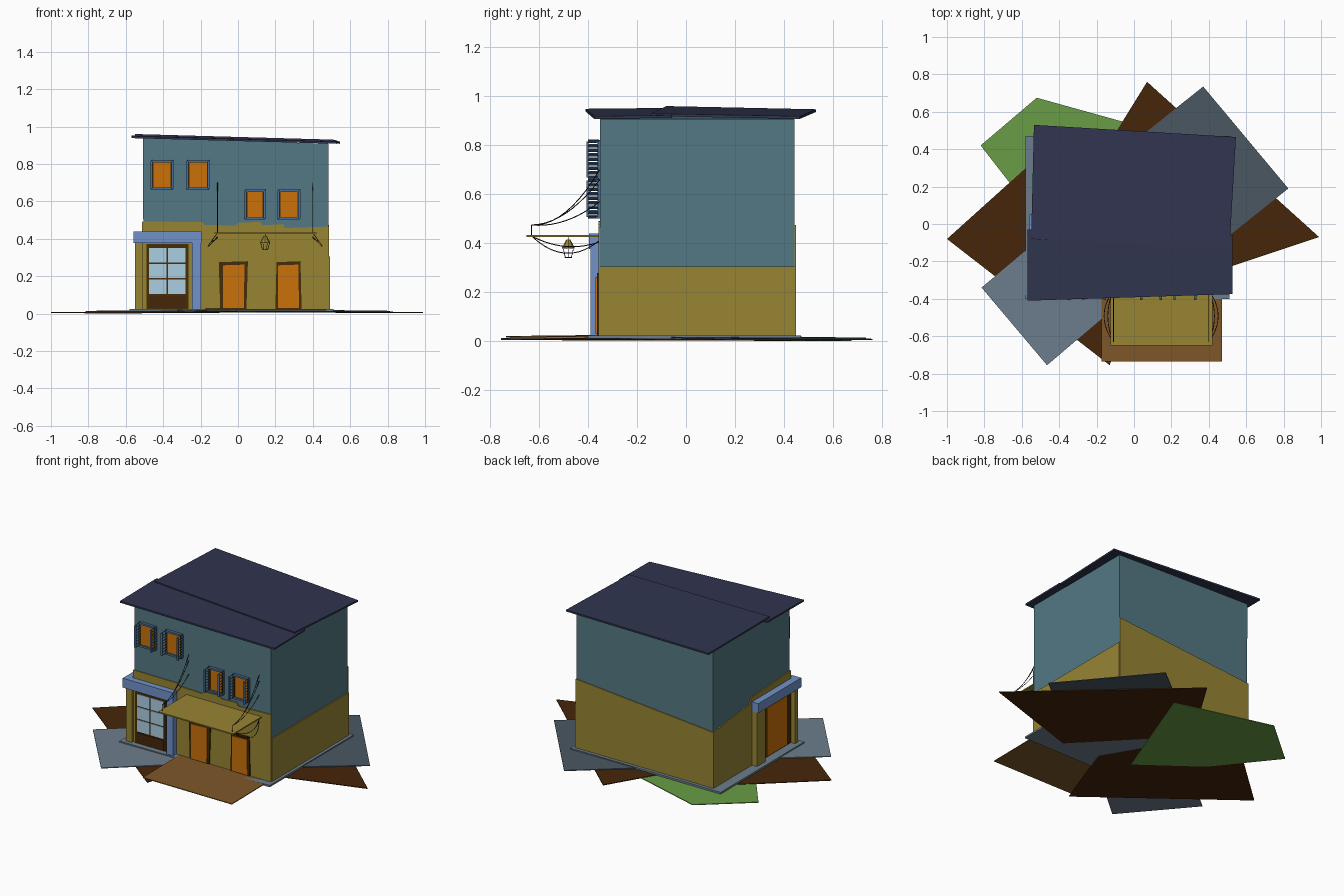
import bpy, bmesh, math
from mathutils import Vector

if "Cube" in bpy.data.objects:
    bpy.data.objects.remove(bpy.data.objects["Cube"])

mats = {}
COLORS = {'teal': (84, 120, 130), 'ochre': (150, 132, 55), 'orange': (200, 112, 18), 'dark': (72, 48, 16),
          'blue': (112, 145, 200), 'shutter': (75, 110, 150), 'glass': (170, 205, 225), 'navy': (52, 56, 80),
          'earth': (72, 42, 18), 'path': (125, 88, 45), 'grass': (105, 155, 72), 'slate': (108, 125, 140),
          'slate_dark': (75, 88, 98), 'wire': (35, 30, 28)}


def mat(name):
    if name not in mats:
        m = bpy.data.materials.new(name)
        m.diffuse_color = [(c / 255) ** 2.2 for c in COLORS[name]] + [1]
        m.use_nodes = True
        m.node_tree.nodes["Principled BSDF"].inputs["Base Color"].default_value = m.diffuse_color
        mats[name] = m
    return mats[name]


def add(name, bm, color):
    bmesh.ops.recalc_face_normals(bm, faces=bm.faces)
    me = bpy.data.meshes.new(name)
    bm.to_mesh(me)
    bm.free()
    me.materials.append(mat(color))
    ob = bpy.data.objects.new(name, me)
    bpy.context.collection.objects.link(ob)
    return ob


def slab(name, pts, offset, color):
    """Closed plate: a polygon of 3D points swept along an offset vector."""
    bm = bmesh.new()
    f = bm.faces.new([bm.verts.new(p) for p in pts])
    ext = bmesh.ops.extrude_face_region(bm, geom=[f], use_keep_orig=True)
    vs = [v for v in ext['geom'] if isinstance(v, bmesh.types.BMVert)]
    bmesh.ops.translate(bm, verts=vs, vec=Vector(offset))
    return add(name, bm, color)


def box(name, x, y, z, color):
    return slab(name, [(x[0], y[0], z[0]), (x[1], y[0], z[0]), (x[1], y[1], z[0]), (x[0], y[1], z[0])],
                (0, 0, z[1] - z[0]), color)


def wire(name, paths, color='wire', r=0.002):
    cu = bpy.data.curves.new(name, 'CURVE')
    cu.dimensions = '3D'
    cu.bevel_depth, cu.bevel_resolution = r, 0
    for pts in paths:
        s = cu.splines.new('POLY')
        s.points.add(len(pts) - 1)
        for p, c in zip(s.points, pts):
            p.co = (*c, 1)
    cu.materials.append(mat(color))
    bpy.context.collection.objects.link(bpy.data.objects.new(name, cu))


def sag(a, b, drop, out=0, n=10):
    return [tuple(Vector(a).lerp(Vector(b), i / n) + Vector((out, 0, -drop)) * 4 * (i / n) * (1 - i / n))
            for i in range(n + 1)]


# ground patches, slightly domed toward the house
def patch(name, pts, lift, color):
    slab(name, [(x, y, lift + 0.012 * max(0, 1 - math.hypot(x, y))) for x, y in pts], (0, 0, 0.005), color)


patch('grass_patch', [(-.82, .42), (-.52, .675), (.11, .5), (-.17, -.23), (-.525, .04)], 0, 'grass')
patch('earth_right', [(.99, -.07), (.07, .76), (-.24, .26), (.3, -.3)], .003, 'earth')
patch('earth_left', [(-1, -.08), (-.4, .46), (.04, -.28), (-.13, -.755)], .003, 'earth')
patch('paving_back', [(.37, .735), (.825, .19), (.4, -.15), (-.05, .4)], .008, 'slate_dark')
patch('paving_front', [(-.815, -.34), (-.465, -.755), (0, -.36), (-.35, .05)], .008, 'slate')
patch('front_path', [(-.175, -.735), (.47, -.735), (.47, -.36), (-.175, -.36)], .014, 'path')
box('plinth', (-.58, .51), (-.4, .47), (.012, .024), 'slate')

# main walls with a sloping top
slab('upper_walls', [(-.505, -.35, .02), (.484, -.35, .02), (.484, -.35, .908), (-.508, -.35, .94)],
     (0, .793, 0), 'teal')

# ochre lower cladding, one uneven plate per side
slab('front_cladding', [(-.51, -.356, .02), (.487, -.356, .02), (.487, -.356, .465), (.25, -.356, .458),
                        (.24, -.356, .478), (.13, -.356, .472), (.12, -.356, .49), (0, -.356, .486),
                        (-.01, -.356, .47), (-.18, -.356, .475), (-.19, -.356, .49), (-.51, -.356, .492)],
     (0, .006, 0), 'ochre')
slab('right_cladding', [(.484, -.35, .02), (.484, .447, .02), (.484, .447, .305), (.484, -.35, .305)],
     (.007, 0, 0), 'ochre')
slab('back_cladding', [(-.51, .443, .02), (.487, .443, .02), (.487, .443, .475), (-.51, .443, .39)],
     (0, .006, 0), 'ochre')
slab('left_cladding', [(-.514, -.356, .02), (-.514, .447, .02), (-.514, .447, .39), (-.514, .07, .43),
                       (-.514, .05, .47), (-.514, -.356, .49)], (.008, 0, 0), 'ochre')

# two overlapping skewed roof sheets
slab('roof_front', [(-.57, -.41, .938), (.527, -.375, .908), (.527, -.06, .912), (-.57, -.03, .942)],
     (0, 0, .011), 'navy')
slab('roof_back', [(-.55, -.08, .949), (.51, -.14, .919), (.545, .465, .908), (-.535, .53, .936)],
     (0, 0, .011), 'navy')


# windows with open louvred shutters
def window(x0, x1, z0, z1, tag):
    box('window_pane_' + tag, (x0, x1), (-.358, -.35), (z0, z1), 'orange')
    for z in (z0, z1):
        box('window_sill_' + tag, (x0 - .008, x1 + .008), (-.368, -.35), (z - .006, z + .006), 'shutter')
    for x in (x0, x1):
        box('window_jamb_' + tag, (x - .005, x + .005), (-.362, -.35), (z0, z1), 'dark')
        bm_x = (x - .012, x) if x == x0 else (x, x + .012)
        for y in (-.355, -.402):
            box('shutter_stile_' + tag, bm_x, (y - .004, y + .004), (z0, z1), 'shutter')
        n = 8
        for i in range(n + 1):
            z = z0 + (z1 - z0) * i / n
            a, b = bm_x
            slab('shutter_slat_' + tag, [(a, -.4, z - .006), (b, -.4, z + .004), (b, -.4, z + .009),
                                         (a, -.4, z - .001)], (0, .045, 0), 'shutter')


for i, (x0, x1, z0, z1) in enumerate([(-.457, -.355, .668, .815), (-.265, -.162, .668, .815),
                                      (.045, .137, .508, .657), (.223, .322, .508, .657)]):
    window(x0, x1, z0, z1, str(i + 1))

# two slightly crooked doors with dark frames
for tag, x, t in (('left', -.095, .008), ('right', .2, -.006)):
    w = .14
    slab('door_frame_' + tag, [(x, -.364, .025), (x + w, -.364, .025), (x + w + t, -.364, .28),
                               (x - t, -.364, .275)], (0, .01, 0), 'dark')
    slab('door_' + tag, [(x + .014, -.369, .03), (x + w - .014, -.369, .03), (x + w - .014 + t / 2, -.369, .262),
                         (x + .014, -.369, .258)], (0, .01, 0), 'orange')

# shop window on the corner
box('shop_frame', (-.51, -.245), (-.36, -.35), (.025, .38), 'ochre')
box('shop_surround', (-.49, -.265), (-.366, -.355), (.025, .372), 'dark')
box('shop_panel', (-.475, -.28), (-.37, -.36), (.03, .095), 'earth')
for c in range(2):
    for r in range(3):
        x, z = -.475 + .1 * c, .105 + .084 * r
        box('shop_glass', (x, x + .093), (-.37, -.36), (z, z + .077), 'glass')
box('corner_post', (-.55, -.508), (-.375, -.345), (.02, .385), 'ochre')
box('side_post', (-.55, -.508), (-.04, .05), (.02, .39), 'ochre')
box('side_surround', (-.522, -.51), (-.345, -.04), (.025, .385), 'dark')
box('side_door', (-.527, -.515), (-.3, -.09), (.03, .35), 'orange')
box('shop_beam_front', (-.56, -.195), (-.395, -.35), (.378, .44), 'blue')
box('shop_beam_side', (-.56, -.508), (-.36, .05), (.378, .44), 'blue')
box('shop_post', (-.245, -.198), (-.39, -.35), (.025, .38), 'blue')

# canopy, its hanging cables and lantern
box('canopy', (-.125, .42), (-.65, -.35), (.426, .434), 'ochre')
for tag, x, s in (('left', -.11, -1), ('right', .4, 1)):
    top = (x, -.63, .475)
    wire('canopy_cables_' + tag, [
        [(x, -.63, .425), top],
        sag((x, -.352, .7), top, .06), sag((x, -.352, .66), top, .045), sag((x, -.352, .57), top, .03),
        sag((x, -.63, .43), (x, -.355, .405), .03, s * .03),
        sag((x, -.63, .43), (x, -.355, .41), .06, s * .05)])
L = Vector((.145, -.48, 0))
bm = bmesh.new()
bmesh.ops.create_cone(bm, cap_ends=True, segments=8, radius1=.027, radius2=.008, depth=.035)
add('lantern_cap', bm, 'ochre').location = L + Vector((0, 0, .398))


def ring(r, z, n=8):
    return [(L.x + r * math.cos(i * math.tau / n), L.y + r * math.sin(i * math.tau / n), z) for i in range(n + 1)]


wire('lantern_cage', [ring(.024, .378), ring(.014, .342), [(L.x, L.y, .412), (L.x, L.y, .428)]]
     + [[a, b] for a, b in zip(ring(.024, .378, 6), ring(.014, .342, 6))], r=.0015)
